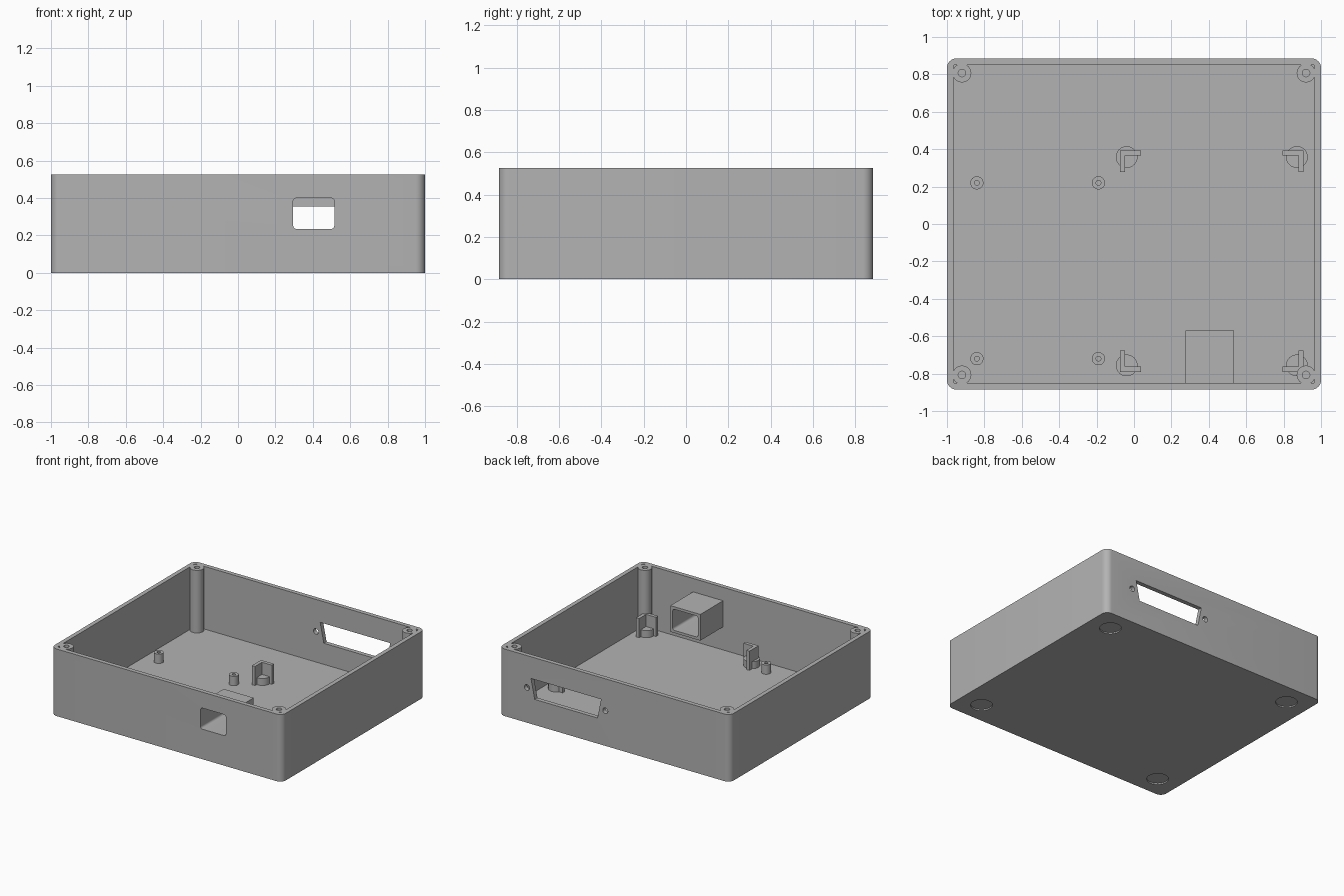
import bpy, bmesh, math
from mathutils import Matrix

if "Cube" in bpy.data.objects:
    bpy.data.objects.remove(bpy.data.objects["Cube"], do_unlink=True)

grey = bpy.data.materials.new("plain_grey")
grey.use_nodes = True
colour = (0.45, 0.45, 0.45, 1)
grey.diffuse_color = colour
grey.node_tree.nodes["Principled BSDF"].inputs["Base Color"].default_value = colour

HALF_X, HALF_Y, HEIGHT = 1.0, 0.885, 0.525
WALL, FLOOR = 0.034, 0.035
SINK = 0.01  # overlap of fittings into the floor


def rounded_rect(x0, x1, y0, y1, r=0.0, steps=8):
    if r == 0:
        return [(x0, y0), (x1, y0), (x1, y1), (x0, y1)]
    corners = [(x1 - r, y1 - r), (x0 + r, y1 - r), (x0 + r, y0 + r), (x1 - r, y0 + r)]
    points = []
    for i, (cx, cy) in enumerate(corners):
        for k in range(steps + 1):
            a = math.pi / 2 * (i + k / steps)
            points.append((cx + r * math.cos(a), cy + r * math.sin(a)))
    return points


def circle(cx, cy, r, n=40):
    return [(cx + r * math.cos(math.tau * i / n), cy + r * math.sin(math.tau * i / n))
            for i in range(n)]


def prism(name, outline, low, high, along_y=False):
    """Extrude an outline along z, or an x-z outline along y."""
    bm = bmesh.new()
    face = bm.faces.new([bm.verts.new((u, v, 0)) for u, v in outline])
    ext = bmesh.ops.extrude_face_region(bm, geom=[face])
    top = [g for g in ext["geom"] if isinstance(g, bmesh.types.BMVert)]
    bmesh.ops.translate(bm, verts=top, vec=(0, 0, high - low))
    bmesh.ops.translate(bm, verts=bm.verts, vec=(0, 0, low))
    if along_y:
        swap = Matrix(((1, 0, 0, 0), (0, 0, 1, 0), (0, 1, 0, 0), (0, 0, 0, 1)))
        bmesh.ops.transform(bm, matrix=swap, verts=bm.verts)
    bmesh.ops.recalc_face_normals(bm, faces=bm.faces)
    mesh = bpy.data.meshes.new(name)
    bm.to_mesh(mesh)
    bm.free()
    mesh.materials.append(grey)
    obj = bpy.data.objects.new(name, mesh)
    bpy.context.collection.objects.link(obj)
    return obj


def combine(target, tool, operation="DIFFERENCE"):
    """Apply a boolean and discard the tool object."""
    mod = target.modifiers.new("boolean", "BOOLEAN")
    mod.operation, mod.solver, mod.object = operation, "EXACT", tool
    bpy.context.view_layer.objects.active = target
    bpy.ops.object.modifier_apply(modifier=mod.name)
    bpy.data.objects.remove(tool, do_unlink=True)


# Open tray
body = prism("case_body", rounded_rect(-HALF_X, HALF_X, -HALF_Y, HALF_Y, 0.05), 0, HEIGHT)
ix, iy = HALF_X - WALL, HALF_Y - WALL
combine(body, prism("cavity", rounded_rect(-ix, ix, -iy, iy, 0.01), FLOOR, HEIGHT + 0.1))

# Corner screw posts, their holes, and foot recesses below
for sx in (-1, 1):
    for sy in (-1, 1):
        px, py = sx * 0.92, sy * 0.807
        combine(body, prism("post", circle(px, py, 0.05), FLOOR - SINK, HEIGHT), "UNION")
        combine(body, prism("hole", circle(px, py, 0.02, 24), 0.25, HEIGHT + 0.1))
        combine(body, prism("recess", circle(sx * 0.82, sy * 0.715, 0.078), -0.1, 0.01))

# Front port with its sleeve inside
port = rounded_rect(0.295, 0.515, 0.235, 0.4, 0.018)
sleeve = prism("port_sleeve", rounded_rect(0.275, 0.535, 0.215, 0.42),
               -iy - SINK, -0.57, along_y=True)
for obj in (body, sleeve):
    combine(obj, prism("port_cut", port, -1, -0.5, along_y=True))

# Tapered connector opening and two screw holes in the back wall
connector = [(0.115, 0.355), (0.722, 0.355), (0.69, 0.2), (0.147, 0.2)]
combine(body, prism("connector_cut", connector, 0.7, 1, along_y=True))
for x in (0.079, 0.758):
    combine(body, prism("screw_cut", circle(x, 0.275, 0.022, 24), 0.7, 1, along_y=True))

# Hollow standoffs on the floor
standoffs = []
for x in (-0.84, -0.19):
    for y in (-0.72, 0.22):
        post = prism("standoff", circle(x, y, 0.035, 32), FLOOR - SINK, 0.108)
        combine(post, prism("bore", circle(x, y, 0.013, 20), FLOOR, 0.2))
        standoffs.append(post)

# Board rests: a low round pad held by an L-shaped corner wall
rests = []
for x, sx in ((-0.075, 1), (0.907, -1)):
    for y, sy in ((-0.79, 1), (0.392, -1)):
        def place(points):
            return [(x + sx * u, y + sy * v) for u, v in points]
        t, arm = 0.027, 0.113
        ell = place([(0, 0), (arm, 0), (arm, t), (t, t), (t, arm), (0, arm)])
        pad = prism("board_rest", place(circle(0.036, 0.034, 0.058)), FLOOR - SINK, 0.09)
        combine(pad, prism("corner_wall", ell, FLOOR - SINK, 0.185), "UNION")
        rests.append(pad)

# Smooth the round surfaces, keep edges crisp
bpy.ops.object.select_all(action="DESELECT")
for obj in [body, sleeve] + standoffs + rests:
    obj.select_set(True)
bpy.context.view_layer.objects.active = body
bpy.ops.object.shade_smooth_by_angle(angle=math.radians(30))
